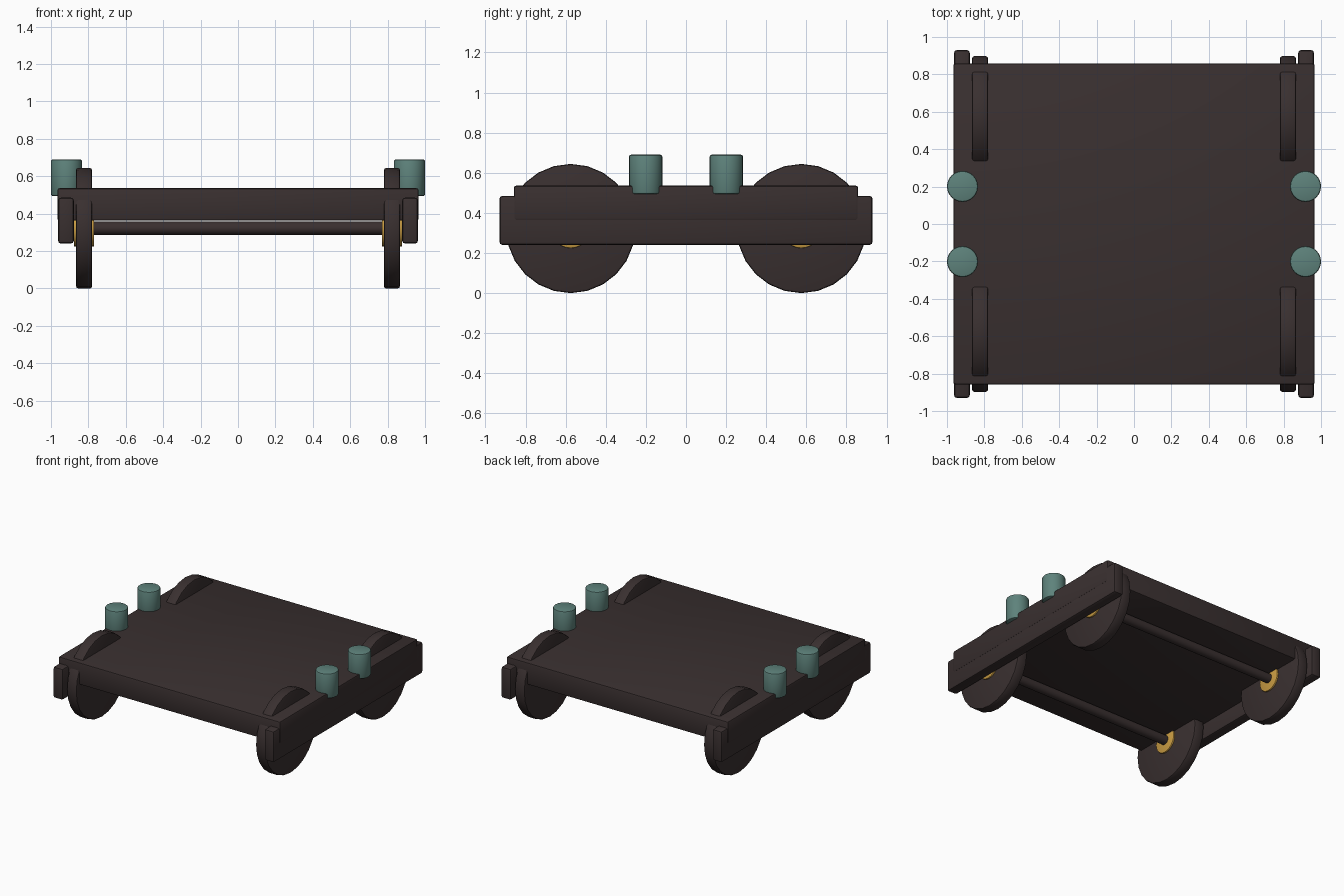
import bpy, math

if "Cube" in bpy.data.objects:
    bpy.data.objects.remove(bpy.data.objects["Cube"])

def material(name, rgb):
    m = bpy.data.materials.new(name)
    m.diffuse_color = (*rgb, 1)
    m.use_nodes = True
    m.node_tree.nodes["Principled BSDF"].inputs["Base Color"].default_value = m.diffuse_color
    return m

DARK = material("dark_wood", (0.041, 0.029, 0.029))
TEAL = material("teal_paint", (0.112, 0.225, 0.2))
GOLD = material("brass", (0.58, 0.33, 0.055))

def finish(ob, name, mat, bevel, segments=2):
    ob.name = name
    ob.data.materials.append(mat)
    bpy.ops.object.transform_apply(location=False, rotation=True, scale=True)
    if bevel:
        b = ob.modifiers.new("edge_round", 'BEVEL')
        b.width, b.segments = bevel, segments
        b.limit_method, b.angle_limit = 'ANGLE', math.radians(40)
        bpy.ops.object.modifier_apply(modifier=b.name)
    bpy.ops.object.shade_smooth_by_angle(angle=math.radians(35))
    return ob

def box(name, lo, hi, mat, bevel):
    bpy.ops.mesh.primitive_cube_add(size=1, location=[(a + b) / 2 for a, b in zip(lo, hi)])
    ob = bpy.context.object
    ob.scale = [b - a for a, b in zip(lo, hi)]
    return finish(ob, name, mat, bevel)

def cyl(name, loc, r, depth, mat, bevel, sides=24, along_x=True):
    bpy.ops.mesh.primitive_cylinder_add(vertices=sides, radius=r, depth=depth, location=loc)
    ob = bpy.context.object
    if along_x:
        ob.rotation_euler = (0, math.pi / 2, 0)
    return finish(ob, name, mat, bevel)

# Deck slab
box("deck", (-0.966, -0.858, 0.362), (0.966, 0.858, 0.536), DARK, 0.012)

for sx, side in ((-1, "left"), (1, "right")):
    # Side rail
    x0, x1 = sorted((sx * 0.878, sx * 0.962))
    box(f"{side}_rail", (x0, -0.93, 0.24), (x1, 0.93, 0.485), DARK, 0.015)
    for sy, end in ((-1, "front"), (1, "back")):
        # Wheel, hub and upright peg
        cyl(f"{end}_{side}_wheel", (sx * 0.823, sy * 0.575, 0.322), 0.322, 0.086, DARK, 0.012)
        cyl(f"{end}_{side}_hub", (sx * 0.823, sy * 0.575, 0.322), 0.098, 0.108, GOLD, 0.004)
        cyl(f"{end}_{side}_peg", (sx * 0.917, sy * 0.201, 0.592), 0.083, 0.196, TEAL, 0.01,
            along_x=False)

# Axles
for sy, end in ((-1, "front"), (1, "back")):
    cyl(f"{end}_axle", (0, sy * 0.575, 0.322), 0.036, 1.72, DARK, 0, sides=16)
